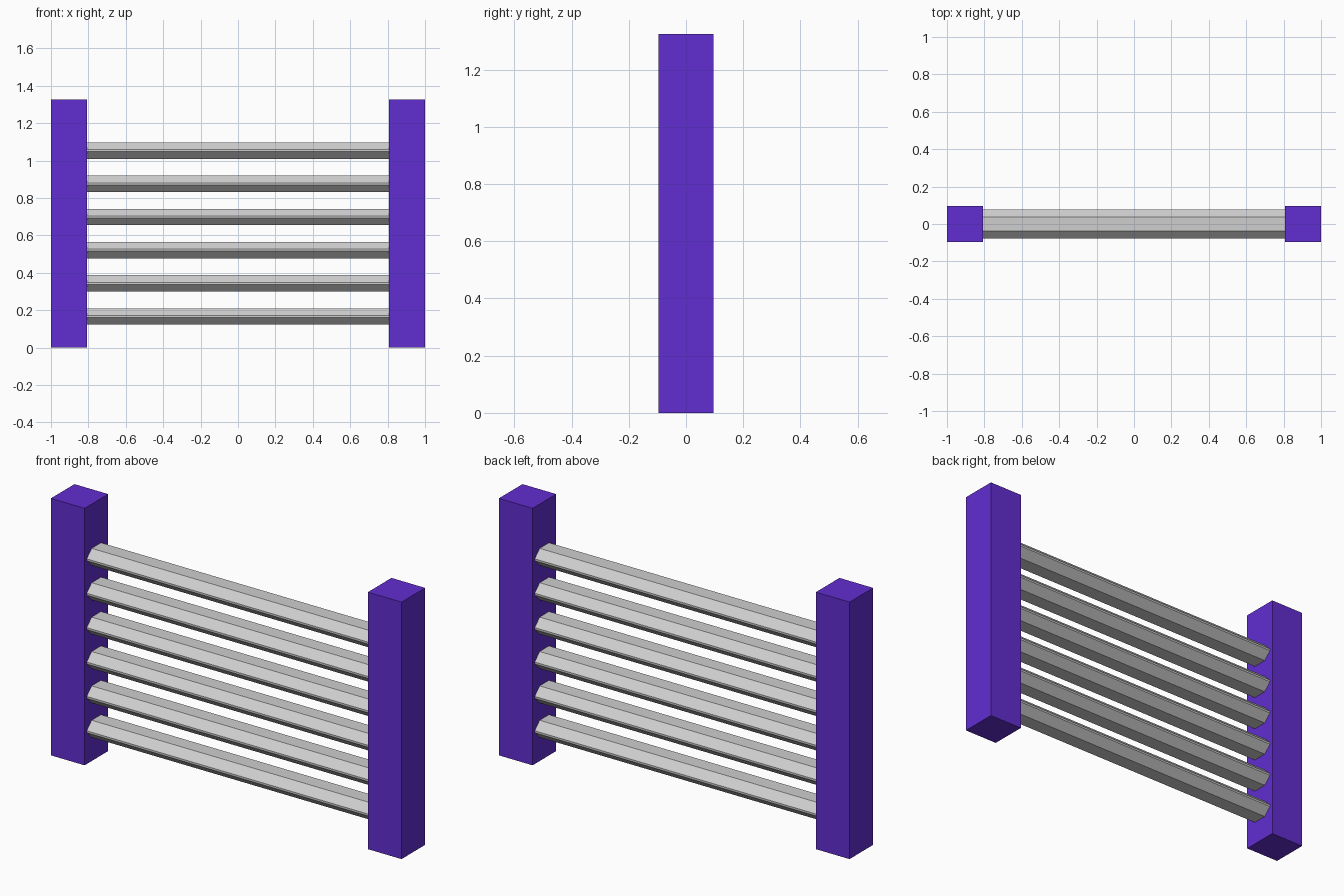
import bpy
import bmesh

cube = bpy.data.objects.get("Cube")
if cube:
    bpy.data.objects.remove(cube, do_unlink=True)


def make_material(name, color):
    mat = bpy.data.materials.new(name)
    mat.use_nodes = True
    mat.diffuse_color = color
    mat.node_tree.nodes["Principled BSDF"].inputs["Base Color"].default_value = color
    return mat


def prism(name, profile, x0, x1, mat):
    """Extrude a (y, z) profile along x."""
    bm = bmesh.new()
    face = bm.faces.new([bm.verts.new((x0, y, z)) for y, z in profile])
    ext = bmesh.ops.extrude_face_region(bm, geom=[face])
    verts = [v for v in ext["geom"] if isinstance(v, bmesh.types.BMVert)]
    bmesh.ops.translate(bm, verts=verts, vec=(x1 - x0, 0, 0))
    bmesh.ops.recalc_face_normals(bm, faces=bm.faces)
    mesh = bpy.data.meshes.new(name)
    bm.to_mesh(mesh)
    bm.free()
    mesh.materials.append(mat)
    obj = bpy.data.objects.new(name, mesh)
    bpy.context.collection.objects.link(obj)
    return obj


purple = make_material("purple", (0.12, 0.027, 0.63, 1))
grey = make_material("light grey", (0.62, 0.62, 0.62, 1))

POST_IN, POST_HALF, HEIGHT = 0.808, 0.096, 1.325

# Square end posts
post = [(-POST_HALF, 0), (POST_HALF, 0), (POST_HALF, HEIGHT), (-POST_HALF, HEIGHT)]
prism("left_post", post, POST_IN, 1, purple)
prism("right_post", post, -1, -POST_IN, purple)

# Flattened rails with bevelled edges and a narrow upright band
half = [(0.038, -0.044), (0.078, -0.005), (0.078, 0.005), (0.038, 0.044)]
section = half + [(-y, -z) for y, z in half]
for i in range(6):
    z0 = 0.166 + 0.1773 * i
    prism(f"rail_{i + 1}", [(y, z + z0) for y, z in section], -POST_IN, POST_IN, grey)
